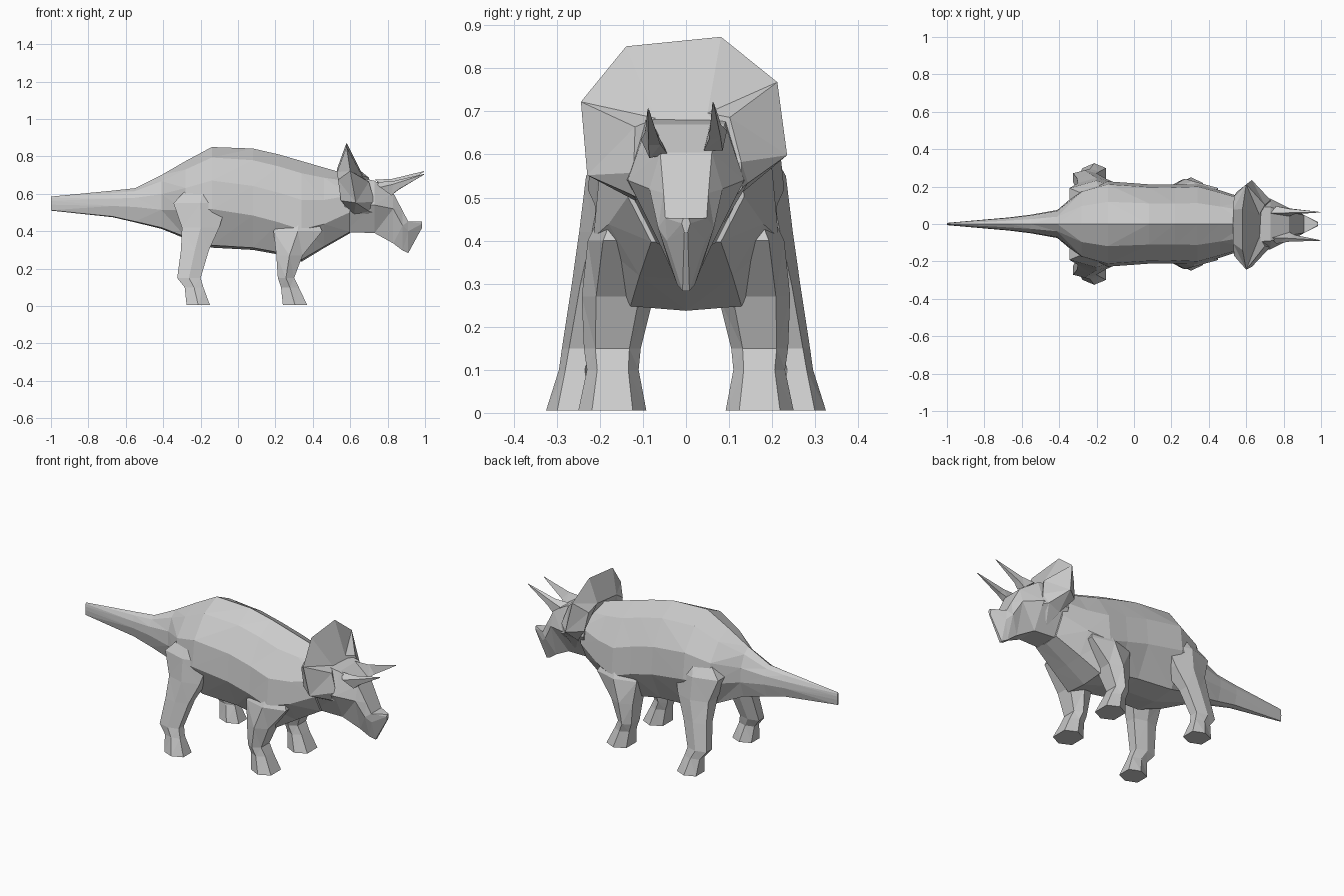
import bpy, bmesh


def loft(name, rings_sets):
    """Skin closed rings into capped, flat-faced triangulated tubes."""
    bm = bmesh.new()
    for rings in rings_sets:
        vs = [[bm.verts.new(p) for p in r] for r in rings]
        n = len(vs[0])
        for a, b in zip(vs, vs[1:]):
            for i in range(n):
                j = (i + 1) % n
                bm.faces.new((a[i], a[j], b[j], b[i]))
        bm.faces.new(vs[0])
        bm.faces.new(vs[-1])
    bmesh.ops.recalc_face_normals(bm, faces=bm.faces[:])
    bmesh.ops.triangulate(bm, faces=bm.faces[:])
    me = bpy.data.meshes.new(name)
    bm.to_mesh(me)
    bm.free()
    ob = bpy.data.objects.new(name, me)
    bpy.context.collection.objects.link(ob)
    return ob


def sym(half):
    """Close a half outline by mirroring it across y = 0."""
    return half + [(x, -y, z) for x, y, z in reversed(half)]


def roll(ring):
    """Tilt slightly sideways, as the head is cocked."""
    return [(x, y - .11 * (z - .6), z + .1 * y) for x, y, z in ring]


def body_ring(x, w, top, mid, bot):
    half = [(x, w * .52, top - (top - mid) * .2), (x, w * .93, mid + (top - mid) * .36),
            (x, w, mid - (mid - bot) * .2), (x, w * .6, bot + (mid - bot) * .05)]
    right = [(a, -y, z) for a, y, z in reversed(half)]
    return [(x, 0, top)] + half + [(x, 0, bot)] + right


# Torso with tapering tail: x, half width, top, widest height, bottom
body = [(-1, .006, .585, .55, .51), (-.67, .035, .617, .55, .475),
        (-.55, .05, .63, .55, .447), (-.41, .075, .70, .54, .413),
        (-.28, .185, .775, .55, .36), (-.14, .228, .85, .57, .312),
        (.08, .212, .842, .53, .30), (.22, .21, .81, .49, .275),
        (.34, .215, .775, .45, .237), (.46, .18, .74, .47, .31),
        (.60, .135, .70, .53, .39)]
loft("body_and_tail", [[body_ring(*s) for s in body]])

# Head and beak: x, then (half width, height) of top, cheek, jaw
head = [(.57, (.10, .70), (.15, .55), (.07, .395)),
        (.73, (.09, .67), (.135, .54), (.06, .39)),
        (.83, (.06, .605), (.085, .52), (.035, .335)),
        (.88, (.052, .51), (.065, .43), (.02, .297)),
        (.91, (.048, .452), (.045, .40), (.008, .283)),
        (.985, (.006, .452), (.01, .44), (.004, .42))]
loft("head", [[sym([(x, y, z) for y, z in pts]) for x, *pts in head]])

# Neck frill: back ring, flared rim, front ring
frill = [
    [(.53, .09, .725), (.535, .16, .69), (.55, .17, .58), (.62, .12, .50), (.64, .05, .43)],
    [(.58, .11, .862), (.60, .228, .745), (.63, .232, .575), (.70, .135, .52), (.67, .06, .42)],
    [(.67, .06, .69), (.70, .11, .675), (.73, .125, .57), (.73, .12, .51), (.70, .05, .43)]]
loft("neck_frill", [[roll(sym(r)) for r in frill]])

# Brow horns
horn = [[(.73, .065, .67), (.76, .10, .645), (.82, .085, .60), (.83, .042, .605)],
        [(.82, .068, .672), (.83, .088, .660), (.855, .084, .630), (.86, .056, .628)],
        [(.995, .074, .714), (.995, .077, .713), (.996, .076, .711), (.996, .074, .711)]]
loft("brow_horns", [[roll([(x, s * y, z) for x, y, z in r]) for r in horn] for s in (1, -1)])


def leg_ring(z, x0, x1, y0, y1, s):
    xm, ym = (x0 + x1) / 2, (y0 + y1) / 2
    return [(x0, s * (y0 * .6 + ym * .4), z), (xm, s * y0, z),
            (x1, s * (y0 * .6 + ym * .4), z), (x1, s * (y1 * .6 + ym * .4), z),
            (xm, s * y1, z), (x0, s * (y1 * .6 + ym * .4), z)]


# Legs: height, x range, y range
hind = [(.66, -.24, -.10, .06, .17), (.55, -.345, -.06, .03, .232),
        (.42, -.30, -.10, .10, .248), (.30, -.305, -.155, .165, .265),
        (.15, -.325, -.20, .205, .288), (.10, -.285, -.185, .22, .295),
        (.005, -.275, -.15, .195, .325)]
fore = [(.52, .26, .40, .05, .17), (.40, .19, .45, .05, .228),
        (.27, .205, .345, .075, .242), (.15, .213, .30, .105, .237),
        (.10, .23, .325, .11, .23), (.005, .24, .37, .092, .25)]
for name, prof in (("hind_legs", hind), ("front_legs", fore)):
    loft(name, [[leg_ring(*p, s) for p in prof] for s in (1, -1)])
